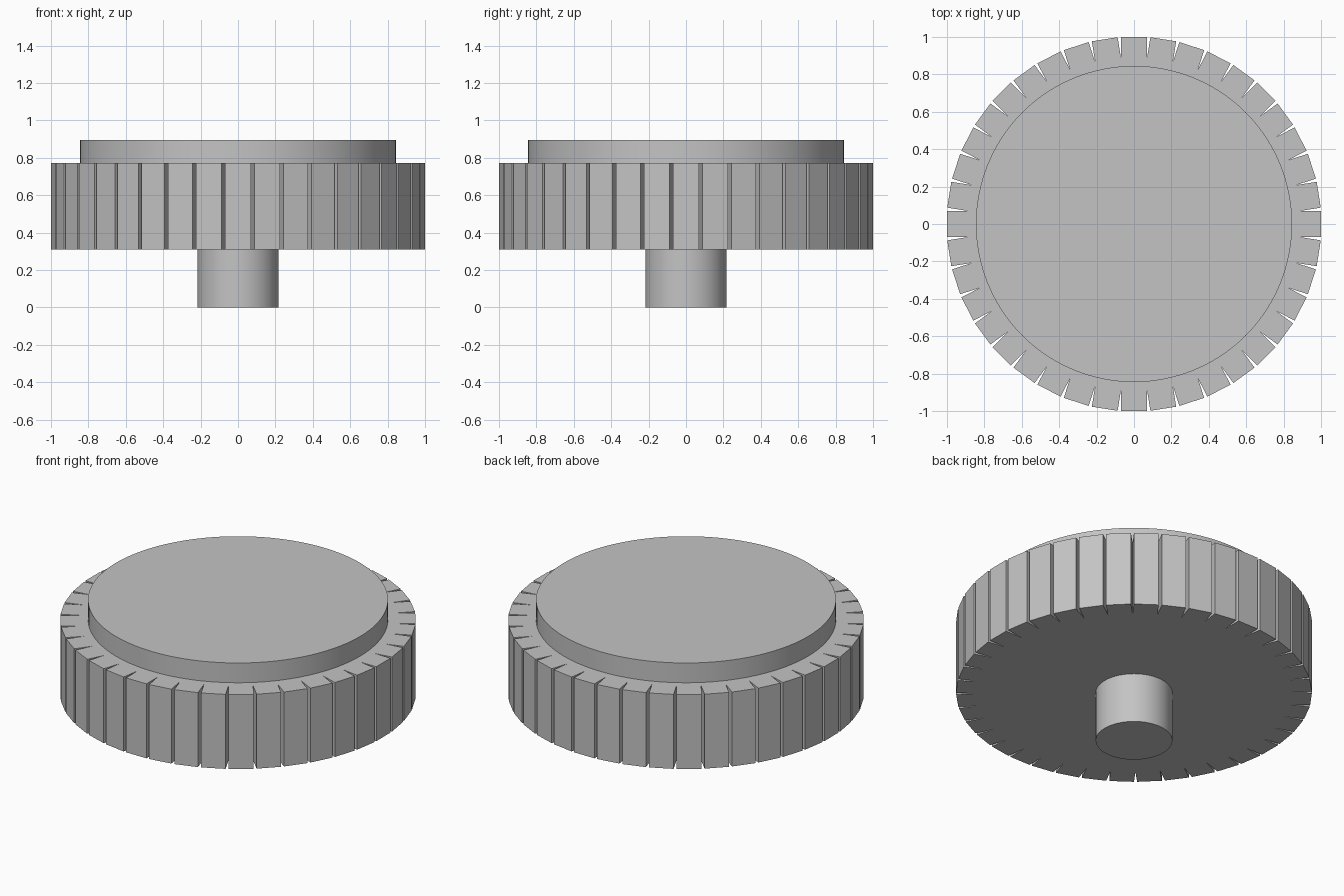
import bpy
import bmesh
from math import cos, sin, pi, radians
from mathutils import Matrix, Vector

cube = bpy.data.objects.get("Cube")
if cube:
    bpy.data.objects.remove(cube, do_unlink=True)

TEETH = 40
ROOT_RADIUS = 0.89
STEM_RADIUS, CAP_RADIUS = 0.216, 0.845
RIM_BOTTOM, RIM_TOP, CAP_TOP = 0.31, 0.773, 0.896

grey = bpy.data.materials.new("plain grey")
grey.use_nodes = True
colour = (0.55, 0.55, 0.55, 1)
grey.diffuse_color = colour
grey.node_tree.nodes["Principled BSDF"].inputs["Base Color"].default_value = colour


def prism(name, outline, bottom, top, smooth=False):
    """Extrude a closed outline straight up into a solid."""
    bm = bmesh.new()
    base = bm.faces.new([bm.verts.new((p.x, p.y, bottom)) for p in outline])
    lifted = bmesh.ops.extrude_face_region(bm, geom=[base], use_keep_orig=True)["geom"]
    bmesh.ops.translate(bm, vec=(0, 0, top - bottom),
                        verts=[v for v in lifted if isinstance(v, bmesh.types.BMVert)])
    bmesh.ops.recalc_face_normals(bm, faces=bm.faces)
    mesh = bpy.data.meshes.new(name)
    bm.to_mesh(mesh)
    bm.free()
    mesh.materials.append(grey)
    obj = bpy.data.objects.new(name, mesh)
    bpy.context.collection.objects.link(obj)
    if smooth:
        bpy.ops.object.select_all(action="DESELECT")
        obj.select_set(True)
        bpy.context.view_layer.objects.active = obj
        bpy.ops.object.shade_smooth_by_angle(angle=radians(30))
    return obj


def circle(radius, sides=128):
    return [Vector((radius * cos(2 * pi * i / sides), radius * sin(2 * pi * i / sides)))
            for i in range(sides)]


# Grip wheel: flat-faced, parallel-sided teeth parted by narrow V grooves
half_pitch = pi / TEETH
half_width = ROOT_RADIUS * sin(half_pitch)
tooth = [Vector((1, -half_width)), Vector((1, half_width)),
         Vector((ROOT_RADIUS * cos(half_pitch), half_width))]
outline = []
for i in range(TEETH):
    turn = Matrix.Rotation(2 * half_pitch * i, 2)
    outline += [turn @ p for p in tooth]
prism("grip_wheel", outline, RIM_BOTTOM, RIM_TOP)

# Raised round cap and the stem below
prism("top_cap", circle(CAP_RADIUS), RIM_TOP, CAP_TOP, smooth=True)
prism("stem", circle(STEM_RADIUS, 64), 0, RIM_BOTTOM, smooth=True)
